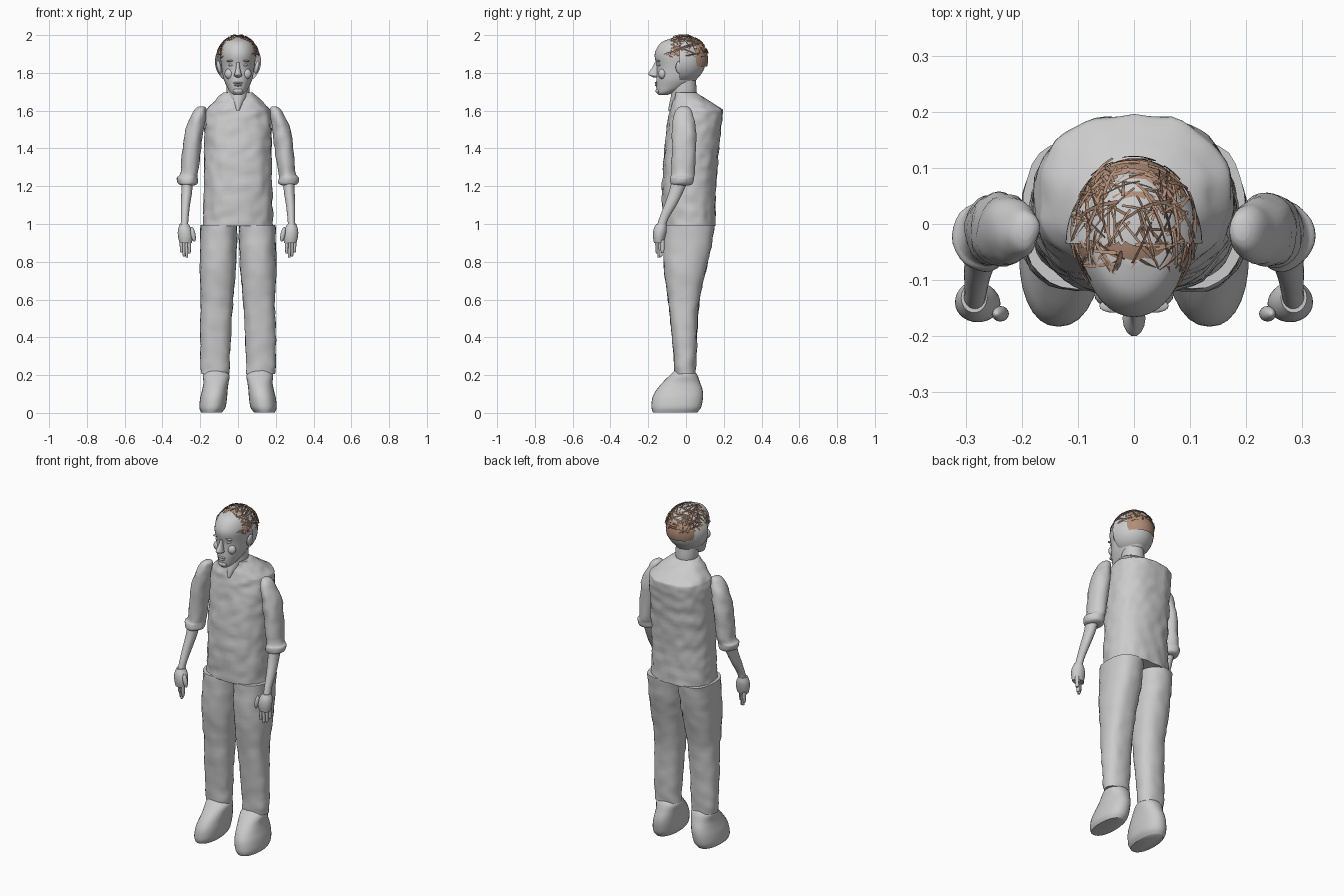
import bpy, bmesh, math, random
from mathutils import Vector, noise

random.seed(4)
if "Cube" in bpy.data.objects:
    bpy.data.objects.remove(bpy.data.objects["Cube"])


def material(name, colour):
    mat = bpy.data.materials.new(name)
    mat.use_nodes = True
    mat.diffuse_color = colour
    mat.node_tree.nodes["Principled BSDF"].inputs["Base Color"].default_value = colour
    return mat


GREY = material("plain grey", (0.6, 0.6, 0.6, 1))
BROWN = material("hair brown", (0.44, 0.27, 0.19, 1))


def finish(name, bm, mat, smooth=True):
    bmesh.ops.recalc_face_normals(bm, faces=bm.faces)
    mesh = bpy.data.meshes.new(name)
    bm.to_mesh(mesh)
    bm.free()
    mesh.materials.append(mat)
    obj = bpy.data.objects.new(name, mesh)
    bpy.context.collection.objects.link(obj)
    if smooth:
        bpy.ops.object.select_all(action="DESELECT")
        obj.select_set(True)
        bpy.context.view_layer.objects.active = obj
        bpy.ops.object.shade_smooth_by_angle(angle=math.radians(50))
    return obj


def blend(a, b, c, d, t):
    return b + (c - a + (2 * a - 5 * b + 4 * c - d + (3 * (b - c) + d - a) * t) * t) * t / 2


def loft(name, sections, side=1, steps=4, sides=28, square=1.0, rough=0.0):
    """Skin horizontal sections, each given as z, x min, x max, y min, y max."""
    padded = [sections[0]] + sections + [sections[-1]]
    rows = []
    for i in range(len(sections) - 1):
        for k in range(steps):
            rows.append([blend(*p, k / steps) for p in zip(*padded[i:i + 4])])
    rows.append(sections[-1])
    bm = bmesh.new()
    rings = []
    for z, xa, xb, ya, yb in rows:
        ring = []
        for j in range(sides):
            angle = math.tau * j / sides
            c, s = math.cos(angle), math.sin(angle)
            c = math.copysign(abs(c) ** square, c)
            s = math.copysign(abs(s) ** square, s)
            p = Vector((side * ((xa + xb) / 2 + (xb - xa) / 2 * c),
                        (ya + yb) / 2 + (yb - ya) / 2 * s, z))
            bump = rough * noise.noise(p * 22)
            ring.append(bm.verts.new(p + Vector((side * c, s, 0)) * bump))
        rings.append(ring)
    for low, high in zip(rings, rings[1:]):
        for j in range(sides):
            n = (j + 1) % sides
            bm.faces.new((low[j], low[n], high[n], high[j]))
    bm.faces.new(rings[0])
    bm.faces.new(rings[-1])
    return finish(name, bm, GREY)


def centred(rows):
    return [(z, -w, w, ya, yb) for z, w, ya, yb in rows]


def ball(name, centre, size, tilt=0.0):
    bm = bmesh.new()
    bmesh.ops.create_uvsphere(bm, u_segments=16, v_segments=10, radius=1)
    obj = finish(name, bm, GREY)
    obj.location, obj.scale, obj.rotation_euler.y = centre, size, tilt
    return obj


# Shirt body with sloping shoulders, and neck
loft("shirt_body", centred([
    (.99, .185, -.12, .155), (1.1, .182, -.125, .155), (1.25, .18, -.125, .162),
    (1.4, .178, -.115, .175), (1.52, .178, -.1, .188), (1.59, .172, -.088, .195),
    (1.615, .16, -.083, .18), (1.65, .125, -.073, .125), (1.695, .082, -.06, .055)]),
    steps=7, sides=56, square=.85, rough=.008)
loft("neck", centred([
    (1.6, .008, -.095, -.05), (1.64, .035, -.088, .03), (1.69, .06, -.078, .055),
    (1.78, .06, -.075, .05)]))

# Limbs, built once for each side
for side, label in ((1, "left"), (-1, "right")):
    loft(label + "_trouser_leg", [
        (.205, .045, .195, -.06, .05), (.3, .042, .2, -.065, .055),
        (.45, .035, .2, -.08, .06), (.6, .025, .196, -.095, .072),
        (.75, .012, .203, -.115, .105), (.88, .006, .2, -.12, .135),
        (.995, .004, .2, -.115, .15)], side, steps=5, square=.85, rough=.006)
    loft(label + "_shoe", [
        (.003, .085, .195, -.175, .06), (.03, .066, .205, -.183, .08),
        (.08, .058, .2, -.178, .09), (.12, .055, .19, -.158, .088),
        (.16, .05, .183, -.125, .075), (.2, .045, .185, -.085, .06),
        (.225, .07, .165, -.06, .04)], side, square=.9)
    loft(label + "_sleeve", [
        (1.205, .23, .3, -.07, .02), (1.215, .215, .318, -.082, .035),
        (1.245, .215, .32, -.082, .042), (1.27, .212, .306, -.075, .045),
        (1.4, .195, .294, -.076, .053), (1.5, .182, .278, -.073, .054),
        (1.57, .172, .25, -.064, .04), (1.61, .17, .222, -.05, .022),
        (1.622, .18, .205, -.03, .005)], side, rough=.007)
    loft(label + "_forearm", [
        (.975, .265, .305, -.158, -.112), (1.03, .262, .302, -.142, -.092),
        (1.1, .254, .303, -.115, -.05), (1.17, .243, .3, -.09, -.015),
        (1.23, .24, .3, -.075, .01)], side)
    loft(label + "_palm", [
        (.9, .245, .31, -.17, -.118), (.935, .238, .318, -.175, -.108),
        (.97, .245, .318, -.172, -.102), (1, .262, .308, -.158, -.105)], side)
    for i, length in enumerate((.065, .085, .08, .06)):
        x, y = .25 + .014 * i, -.165 + .009 * i
        loft(label + "_finger", [
            (.91 - length, x + .004, x + .012, y + .008, y + .018),
            (.917 - length, x, x + .015, y + .004, y + .023),
            (.915, x - .003, x + .018, y, y + .026)], side, sides=10)
    ball(label + "_thumb", (side * .238, -.16, .945), (.013, .014, .04), side * .2)

# Head and facial features
loft("head", centred([
    (1.683, .02, -.145, -.1), (1.697, .04, -.153, -.06), (1.73, .06, -.158, .02),
    (1.77, .077, -.157, .06), (1.83, .087, -.155, .085), (1.89, .094, -.166, .1),
    (1.93, .09, -.155, .1), (1.965, .072, -.125, .08), (1.985, .03, -.07, .03)]),
    steps=5, sides=40)
loft("nose", centred([
    (1.775, .008, -.17, -.14), (1.785, .02, -.192, -.14), (1.797, .018, -.2, -.14),
    (1.83, .01, -.178, -.14), (1.855, .009, -.166, -.14)]), sides=14)
ball("upper_lip", (0, -.157, 1.747), (.026, .009, .005))
ball("lower_lip", (0, -.156, 1.735), (.021, .009, .006))
ball("chin", (0, -.145, 1.705), (.026, .016, .016))
for side, label in ((1, "left"), (-1, "right")):
    ball(label + "_eye", (side * .036, -.141, 1.842), (.015, .009, .007))
    ball(label + "_brow", (side * .038, -.146, 1.864), (.024, .012, .005), side * .1)
    ball(label + "_cheek", (side * .045, -.125, 1.795), (.026, .022, .028))
    ball(label + "_ear", (side * .1, -.03, 1.83), (.012, .025, .036), side * .2)


def scalp(direction, lift=0.0):
    """Point on the rounded skull in a given direction."""
    d = direction.normalized()
    return Vector((d.x * (.105 + lift), -.012 + d.y * (.125 + lift), 1.87 + d.z * (.122 + lift)))


def hairline(p):
    """Lowest hair height: high over the brow, low at temples and nape."""
    brow = max(0, 1 - abs(p.x) / .085) if p.y < -.08 else 0
    return (1.89 if p.y < .04 else 1.835) + .06 * brow


# Bare half shell that wraps the back of the skull
bm = bmesh.new()
bmesh.ops.create_uvsphere(bm, u_segments=40, v_segments=24, radius=1)
bmesh.ops.bisect_plane(bm, geom=bm.verts[:] + bm.edges[:] + bm.faces[:],
                       plane_co=(0, 0, 0), plane_no=(0, -1, 0), clear_outer=True)
for v in bm.verts:
    v.co = Vector((v.co.x * .122, -.035 + v.co.y * .138, 1.86 + v.co.z * .122))
finish("back_skull", bm, GREY)

# Hair patches at the fringe and the back, with a bare band on the crown
bm = bmesh.new()
bmesh.ops.create_uvsphere(bm, u_segments=48, v_segments=32, radius=1)
for v in bm.verts:
    v.co = scalp(v.co, .004)
bare = []
for f in bm.faces:
    p = f.calc_center_median()
    if p.z < hairline(p) or -.035 < p.y < .05:
        bare.append(f)
bmesh.ops.delete(bm, geom=bare, context="FACES")
finish("hair_patches", bm, BROWN)

# Crossing flat hair strands
bm = bmesh.new()
for _ in range(230):
    start = Vector((random.uniform(-1, 1), random.uniform(-1, 1), random.uniform(.15, 1)))
    heading = Vector((random.uniform(-1, 1), random.uniform(-1, 1), random.uniform(-.5, .4)))
    across = start.cross(heading).normalized() * .018
    lift = random.uniform(.004, .011)
    strip = []
    for k in range(6):
        d = start.normalized() + heading.normalized() * (k - 2.5) * .13
        p = scalp(d, lift)
        if p.z > hairline(p) - .012:
            strip.append((bm.verts.new(scalp(d - across, lift)),
                          bm.verts.new(scalp(d + across, lift + .003))))
    for a, b in zip(strip, strip[1:]):
        bm.faces.new((a[0], a[1], b[1], b[0]))
finish("hair_strands", bm, BROWN, smooth=False)
